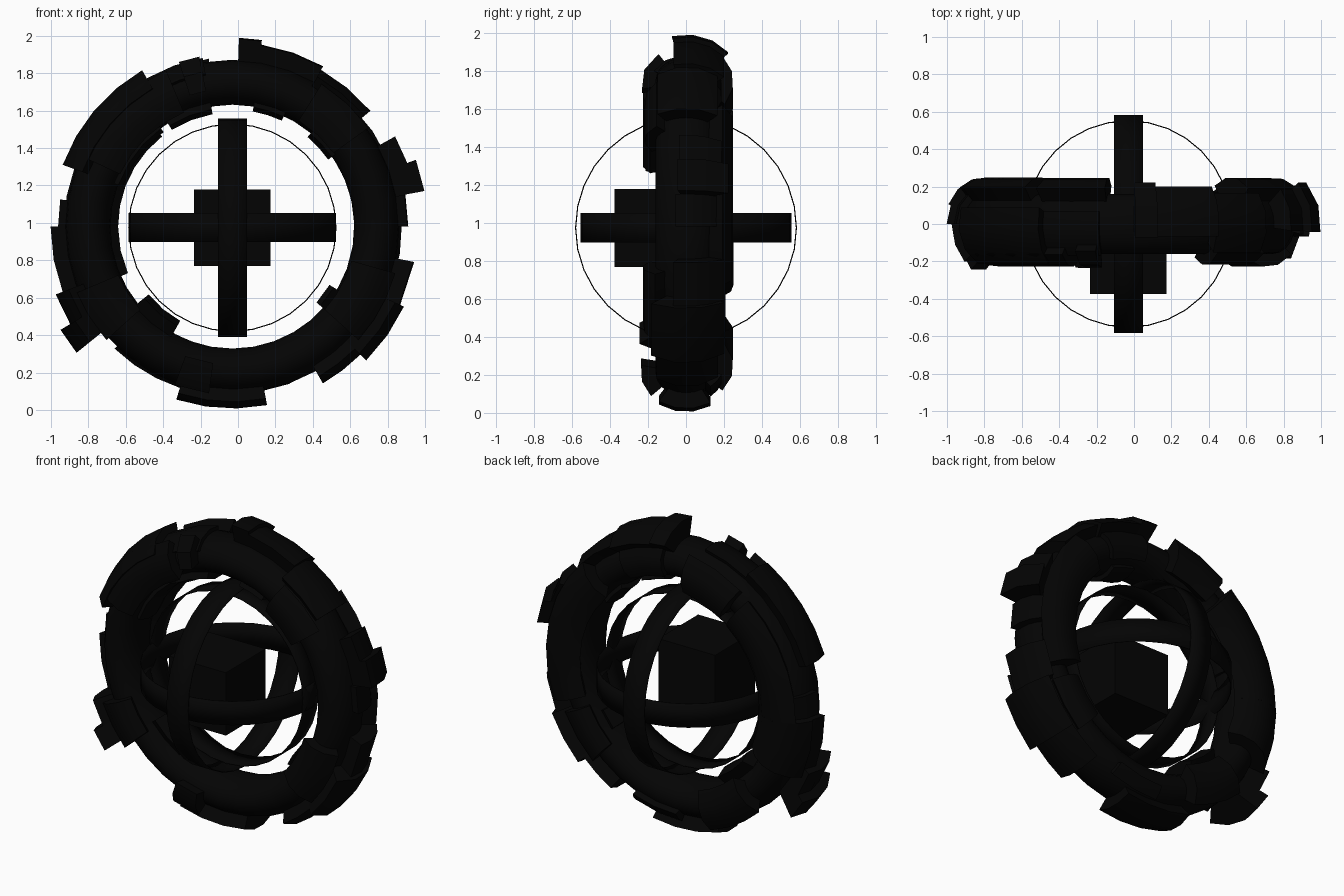
import bpy, bmesh, math
from mathutils import Matrix, Vector

if "Cube" in bpy.data.objects:
    bpy.data.objects.remove(bpy.data.objects["Cube"])

CX, CZ = -0.03, 0.98            # hub of the ring in the x-z plane
MAJOR, RAD, AXIAL = 0.772, 0.12, 0.16

black = bpy.data.materials.new("near black")
black.diffuse_color = (0.0012, 0.0012, 0.0012, 1)
black.use_nodes = True
black.node_tree.nodes["Principled BSDF"].inputs["Base Color"].default_value = black.diffuse_color


def finish(name, bm, smooth=True):
    bmesh.ops.recalc_face_normals(bm, faces=bm.faces)
    me = bpy.data.meshes.new(name)
    bm.to_mesh(me)
    bm.free()
    me.materials.append(black)
    ob = bpy.data.objects.new(name, me)
    bpy.context.collection.objects.link(ob)
    if smooth:
        bpy.ops.object.select_all(action='DESELECT')
        ob.select_set(True)
        bpy.context.view_layer.objects.active = ob
        bpy.ops.object.shade_smooth_by_angle(angle=math.radians(35))
    return ob


def ring_point(a, t, h):
    """a: angle round the ring; t: angle round the tube (0 out, 90 front); h: lift."""
    a, t = math.radians(a), math.radians(t)
    r = MAJOR + (RAD + h) * math.cos(t)
    return Vector((CX + r * math.cos(a), -(AXIAL + h) * math.sin(t), CZ + r * math.sin(a)))


def add_plate(bm, a0, a1, t0, t1, h):
    """Raised curved block that follows the tube surface."""
    na = max(1, round((a1 - a0) / 10))
    nt = max(2, round((t1 - t0) / 25))
    layers = []
    for lift in (-0.02, h):
        layers.append([[bm.verts.new(ring_point(a0 + (a1 - a0) * i / na,
                                                t0 + (t1 - t0) * j / nt, lift))
                        for j in range(nt + 1)] for i in range(na + 1)])
    lo, hi = layers
    for g in layers:
        for i in range(na):
            for j in range(nt):
                bm.faces.new((g[i][j], g[i + 1][j], g[i + 1][j + 1], g[i][j + 1]))
    for i in range(na):
        for j in (0, nt):
            bm.faces.new((lo[i][j], lo[i + 1][j], hi[i + 1][j], hi[i][j]))
    for j in range(nt):
        for i in (0, na):
            bm.faces.new((lo[i][j], lo[i][j + 1], hi[i][j + 1], hi[i][j]))


# Base tube
bm = bmesh.new()
NA, NT = 36, 20
grid = [[bm.verts.new(ring_point(i * 360 / NA, j * 360 / NT, 0)) for j in range(NT)]
        for i in range(NA)]
for i in range(NA):
    for j in range(NT):
        k, l = (i + 1) % NA, (j + 1) % NT
        bm.faces.new((grid[i][j], grid[k][j], grid[k][l], grid[i][l]))
finish("outer_ring", bm)


def plate_group(name, t0, t1, rows):
    """Rows are (start, end, lift); t0..t1 is the span round the tube."""
    bm = bmesh.new()
    for a0, a1, h in rows:
        add_plate(bm, a0, a1, t0, t1, h)
    finish(name, bm)


# Armour blocks on the rim: some lean back, some sit level, some lean forward
plate_group("rim_plates_rear", -52, 15, [
    (81, 88, .12), (60.5, 81, .095), (0, 10.5, .05), (-25, -11, .10)])
plate_group("rim_blocks_right", -45, 8, [(20, 29, .105), (10.5, 20, .155)])
plate_group("rim_plates_left", -60, 0, [(180, 201, .08), (171, 180, .04)])
plate_group("rim_plates_middle", -45, 40, [
    (40, 60.5, .075), (-45, -25, .125), (-60, -45, .08)])
plate_group("rim_plate_bottom", -32, 36, [(-108, -79, .083)])
plate_group("rim_plates_forward", -22, 65, [(120, 160, .075), (100, 120, .025)])
plate_group("rim_blocks_forward", -22, 46, [(211, 219, .18), (201, 211, .12)])

# Thinner plates in the bore
plate_group("bore_plates", 145, 215, [
    (219, 241, .08), (-42, -31, .05), (35, 50, .03), (65, 80, .03),
    (100, 122, .045), (126, 160, .03)])

# Plates on the two sides
plate_group("front_plates", 45, 125, [
    (113, 155, .07), (36, 58, .06), (203, 222, .07), (-42, -16, .07)])
plate_group("front_upper_plate", 38, 100, [(101, 108, .075)])
plate_group("front_lower_plate", 50, 100, [(250, 262, .08)])
plate_group("back_plates", 235, 310, [
    (98, 123, .09), (-20, 45, .09), (226, 252, .09), (62, 84, .03), (-48, -26, .05)])
plate_group("back_plates_left", 220, 308, [(128, 180, .09)])
plate_group("back_corner_left", 220, 335, [(180, 204, .09)])
plate_group("back_lower_plate", 290, 320, [(268, 290, .04)])


# Three crossed gyro bands
def band(name, radius, axis):
    bm = bmesh.new()
    bmesh.ops.create_cone(bm, cap_ends=False, segments=32, radius1=radius,
                          radius2=radius, depth=0.155)
    turn = Vector((0, 0, 1)).rotation_difference(Vector(axis)).to_matrix().to_4x4()
    bmesh.ops.transform(bm, matrix=Matrix.Translation((CX, 0, CZ - .006)) @ turn,
                        verts=bm.verts)
    ob = finish(name, bm)
    mod = ob.modifiers.new("thickness", 'SOLIDIFY')
    mod.thickness = 0.006
    mod.offset = -1


band("facing_band", 0.557, (0, 1, 0))
band("upright_band", 0.584, (1, 0, 0))
band("level_band", 0.555, (0, 0, 1))

# Core cube, set forward of the hub
bm = bmesh.new()
bmesh.ops.create_cube(bm, size=0.41,
                      matrix=Matrix.Translation((CX, -0.17, CZ - .006)))
finish("core_cube", bm, smooth=False)
